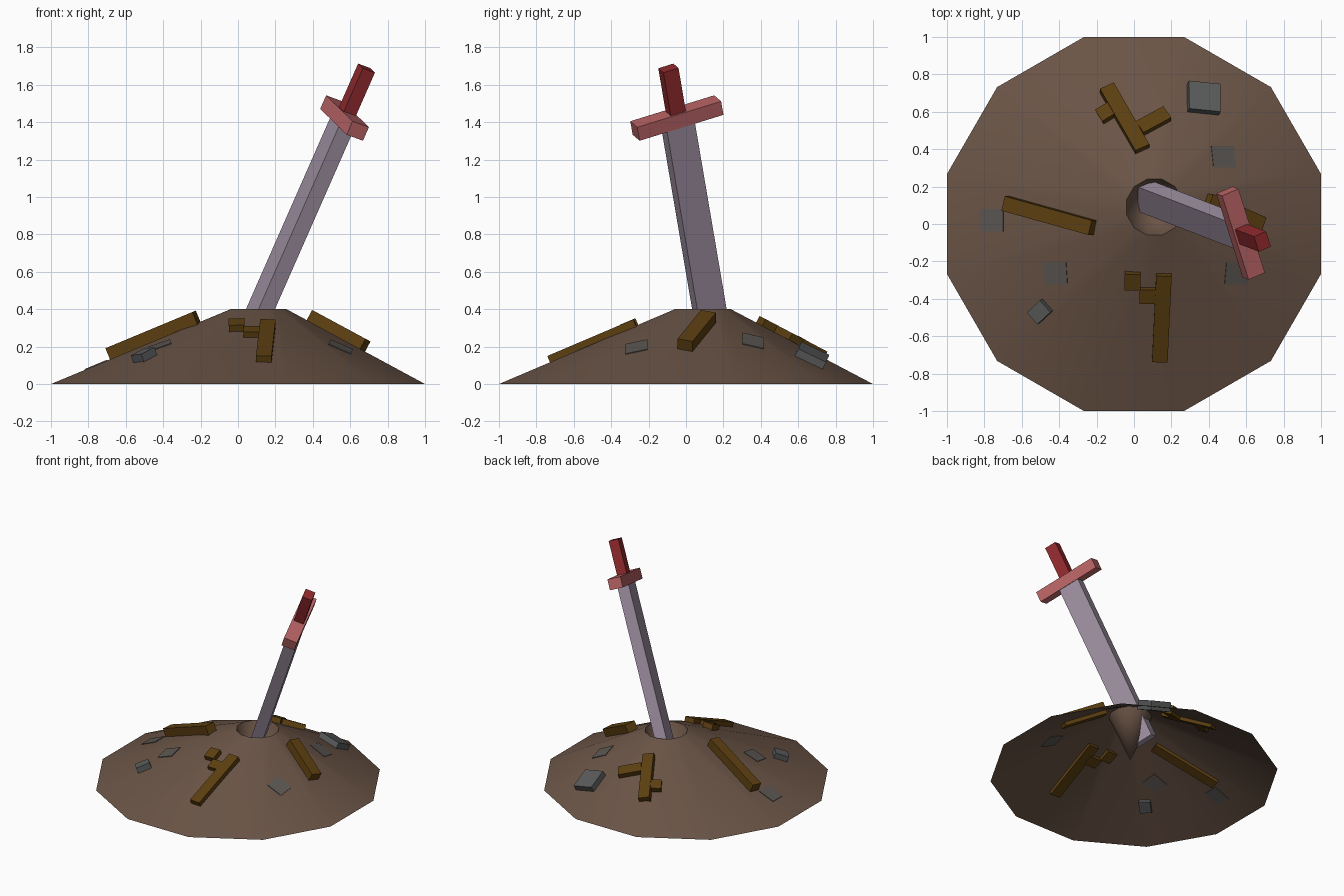
import bpy, bmesh, math
from mathutils import Vector, Matrix

if "Cube" in bpy.data.objects:
    bpy.data.objects.remove(bpy.data.objects["Cube"])


def material(name, rgb):
    m = bpy.data.materials.new(name)
    lin = [(c / 255 / 12.92) if c < 10 else ((c / 255 + 0.055) / 1.055) ** 2.4 for c in rgb]
    m.diffuse_color = (*lin, 1)
    m.use_nodes = True
    m.node_tree.nodes["Principled BSDF"].inputs["Base Color"].default_value = m.diffuse_color
    return m


EARTH = material("earth_brown", (106, 84, 70))
WOOD = material("wood_brown", (92, 63, 16))
STONE = material("stone_grey", (90, 91, 92))
PEBBLE = material("dusty_grey", (90, 85, 81))
STEEL = material("pale_steel", (160, 145, 163))
GUARD = material("faded_red", (186, 100, 101))
GRIP = material("dark_red", (146, 42, 45))

BASE_R, RIM_R, RIM_Z = 1.035, 0.155, 0.40
RIM = Vector((0.11, 0.09, 0))
UP = Vector((0, 0, 1))


def finish(bm, name, mat):
    me = bpy.data.meshes.new(name)
    bm.to_mesh(me)
    bm.free()
    me.materials.append(mat)
    ob = bpy.data.objects.new(name, me)
    bpy.context.collection.objects.link(ob)
    return ob


def add_box(bm, centre, axes, size):
    """Box whose local x, y, z run along the three axes."""
    rot = Matrix(axes).transposed().to_4x4()
    bmesh.ops.create_cube(bm, size=1, matrix=Matrix.Translation(centre) @ rot
                          @ Matrix.Diagonal((*size, 1)))


# ---- mound with a crater, open underneath ----
def mound():
    bm = bmesh.new()
    ang = [math.radians(15 + 30 * i) for i in range(12)]
    base = [bm.verts.new((BASE_R * math.cos(a), BASE_R * math.sin(a), 0)) for a in ang]
    rim = [bm.verts.new((RIM.x + RIM_R * math.cos(a), RIM.y + RIM_R * math.sin(a), RIM_Z))
           for a in ang]
    pit = bm.verts.new((RIM.x, RIM.y, 0.04))
    for i in range(12):
        j = (i + 1) % 12
        bm.faces.new((base[i], base[j], rim[j], rim[i]))
        bm.faces.new((rim[i], rim[j], pit))
    ob = finish(bm, "mound", EARTH)
    bpy.context.view_layer.objects.active = ob
    ob.select_set(True)
    bpy.ops.object.shade_smooth_by_angle(angle=math.radians(40))
    ob.select_set(False)


def ground(x, y):
    """Height of the mound's slope at x, y."""
    lo, hi = 0.0, 1.0
    for _ in range(30):
        t = (lo + hi) / 2
        # facet nearest the point, so that the flat sides are respected
        dx, dy = x - RIM.x * t, y - RIM.y * t
        a = math.radians(30 * round(math.degrees(math.atan2(dy, dx)) / 30))
        apothem = (BASE_R * (1 - t) + RIM_R * t) * math.cos(math.radians(15))
        if dx * math.cos(a) + dy * math.sin(a) < apothem:
            lo = t
        else:
            hi = t
    return RIM_Z * lo


def slope_normal(x, y, e=0.02):
    return Vector((ground(x - e, y) - ground(x + e, y),
                   ground(x, y - e) - ground(x, y + e), 2 * e)).normalized()


def add_slab(bm, p, q, width, thick, lift):
    """Slab lying on the slope; p and q are the ends of its top centre line."""
    x, y = (p[0] + q[0]) / 2, (p[1] + q[1]) / 2
    n = slope_normal(x, y)
    run = Vector((q[0] - p[0], q[1] - p[1], 0))
    run.z = -(n.x * run.x + n.y * run.y) / n.z
    along = run.normalized()
    top = Vector((x, y, ground(x, y) + lift))
    add_box(bm, top - n * thick / 2, (along, n.cross(along), n), (run.length, width, thick))


def slabs(name, mat, pieces):
    bm = bmesh.new()
    for p in pieces:
        add_slab(bm, *p)
    finish(bm, name, mat)


mound()

# ---- broken timber half buried in the slope ----
slabs("left_beam", WOOD, [((-0.70, 0.11), (-0.235, -0.02), 0.08, 0.09, 0.07)])
slabs("right_beam", WOOD, [((0.41, 0.12), (0.695, -0.005), 0.085, 0.09, 0.07)])
slabs("front_timber", WOOD, [
    ((0.16, -0.28), (0.138, -0.74), 0.083, 0.065, 0.04),
    ((0.03, -0.39), (0.13, -0.39), 0.08, 0.065, 0.035),
    ((-0.008, -0.27), (-0.008, -0.355), 0.083, 0.065, 0.04)])
slabs("back_timber", WOOD, [
    ((-0.145, 0.74), (0.045, 0.41), 0.083, 0.065, 0.045),
    ((0.03, 0.52), (0.178, 0.60), 0.08, 0.065, 0.045),
    ((-0.19, 0.58), (-0.10, 0.635), 0.08, 0.065, 0.045)])

# ---- stones ----
slabs("flat_stone", STONE, [((0.295, 0.692), (0.463, 0.675), 0.165, 0.07, 0.05)])
slabs("small_stone", STONE, [((-0.545, -0.505), (-0.475, -0.44), 0.085, 0.065, 0.045)])
spots = [(0.48, 0.36), (-0.76, 0.02), (-0.42, -0.265), (0.55, -0.265)]
slabs("sunken_stones", PEBBLE,
      [((x - 0.06, y), (x + 0.06, y), 0.12, 0.009, 0.005) for x, y in spots])

# ---- sword stuck in the crater ----
axis = Vector((0.44, -0.17, 1)).normalized()
side = Vector((-0.28, 0.91, 0.30))
side = (side - axis * side.dot(axis)).normalized()
flat = side.cross(axis)
entry = Vector((0.12, 0.125, 0.40))


def sword_part(name, mat, start, end, width, depth):
    bm = bmesh.new()
    add_box(bm, entry + axis * (start + end) / 2, (flat, side, axis),
            (depth, width, end - start))
    finish(bm, name, mat)


sword_part("blade", STEEL, -0.22, 1.10, 0.163, 0.087)
sword_part("crossguard", GUARD, 1.09, 1.17, 0.49, 0.10)
sword_part("grip", GRIP, 1.16, 1.425, 0.088, 0.074)
